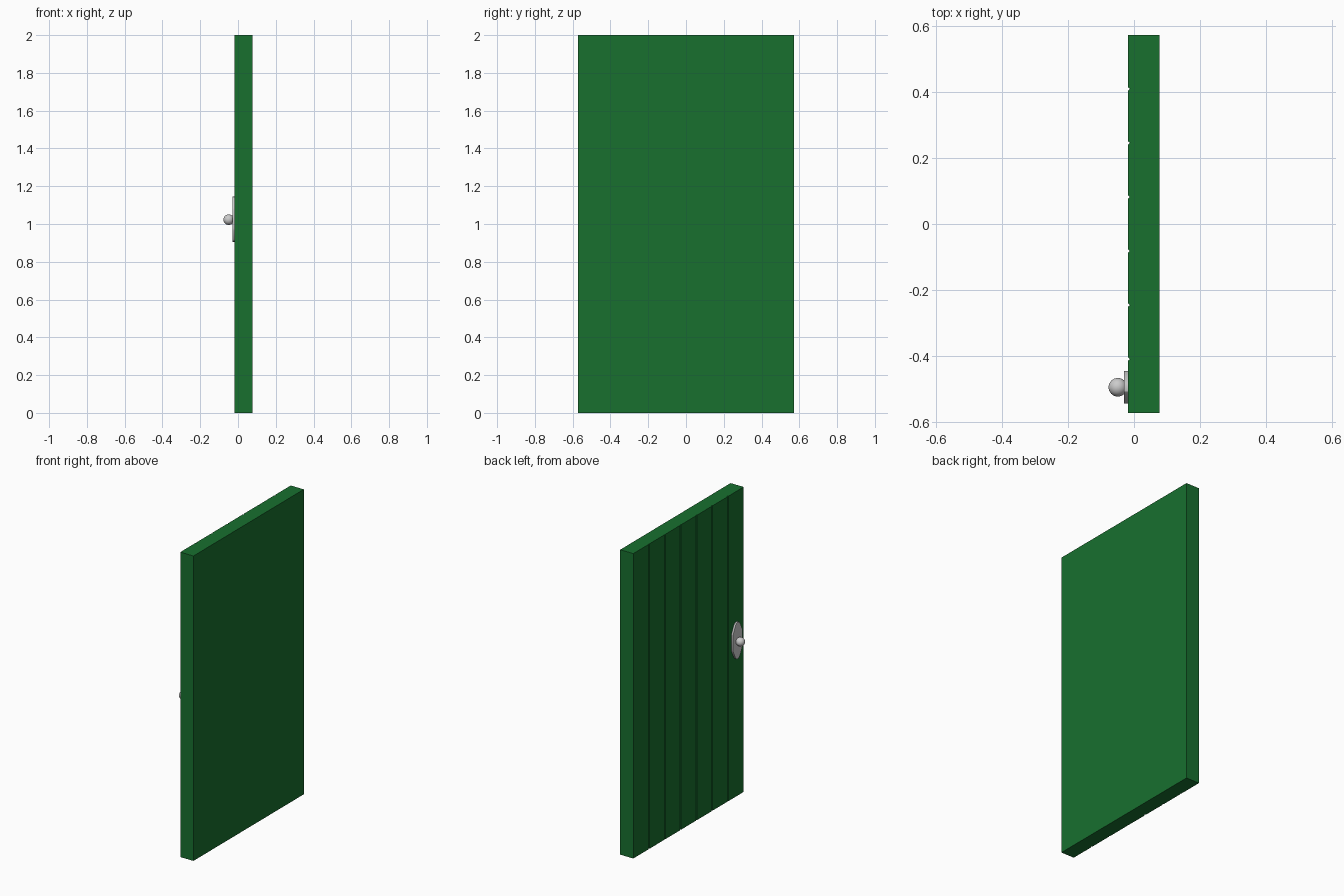
import bpy, bmesh, math

if "Cube" in bpy.data.objects:
    bpy.data.objects.remove(bpy.data.objects["Cube"])

XF, XB = -0.018, 0.077      # planked face and flat face
HALF, H = 0.572, 2.0
PLANKS = 7
KY, KZ = -0.494, 1.023      # knob centre
PZ = 1.026                  # backplate centre height


def material(name, color):
    m = bpy.data.materials.new(name)
    m.diffuse_color = color
    m.use_nodes = True
    m.node_tree.nodes["Principled BSDF"].inputs["Base Color"].default_value = m.diffuse_color
    return m


def prism(name, pts, vec, mat=None):
    """Extrude a closed outline along vec."""
    bm = bmesh.new()
    face = bm.faces.new([bm.verts.new(p) for p in pts])
    res = bmesh.ops.extrude_face_region(bm, geom=[face])
    verts = [g for g in res["geom"] if isinstance(g, bmesh.types.BMVert)]
    bmesh.ops.translate(bm, verts=verts, vec=vec)
    bmesh.ops.recalc_face_normals(bm, faces=bm.faces)
    me = bpy.data.meshes.new(name)
    bm.to_mesh(me)
    bm.free()
    ob = bpy.data.objects.new(name, me)
    bpy.context.collection.objects.link(ob)
    if mat:
        me.materials.append(mat)
    return ob


green = material("green_paint", (0.009, 0.16, 0.028, 1))

# Door panel: plan outline with V grooves between the planks
outline = [(XB, -HALF, 0), (XB, HALF, 0), (XF, HALF, 0)]
for i in range(1, PLANKS):
    y = HALF - i * 2 * HALF / PLANKS
    outline += [(XF, y + 0.005, 0), (XF + 0.006, y, 0), (XF, y - 0.005, 0)]
outline.append((XF, -HALF, 0))
prism("door_panel", outline, (0, 0, H), green)

# Backplate: broad middle tapering to narrow rounded ends
quarter = [(0.049, 0.05), (0.046, 0.06), (0.024, 0.106), (0.013, 0.117)]
top = quarter + [(0, 0.12)] + [(-a, b) for a, b in reversed(quarter)]
loop = top + [(-a, -b) for a, b in top]
plate = prism("backplate", [(XF + 0.001, KY + a, PZ + b) for a, b in loop], (-0.013, 0, 0))
bpy.context.view_layer.objects.active = plate
plate.select_set(True)
bpy.ops.object.shade_smooth_by_angle()

# Neck and round knob
bpy.ops.mesh.primitive_cylinder_add(vertices=24, radius=0.013, depth=0.025,
                                    location=(-0.033, KY, KZ),
                                    rotation=(0, math.pi / 2, 0))
bpy.context.object.name = "knob_neck"
bpy.ops.object.shade_smooth_by_angle()
bpy.ops.mesh.primitive_uv_sphere_add(segments=32, ring_count=16, radius=0.028,
                                     location=(-0.049, KY, KZ),
                                     rotation=(0, math.pi / 2, 0))
bpy.context.object.name = "door_knob"
bpy.ops.object.shade_smooth_by_angle()
